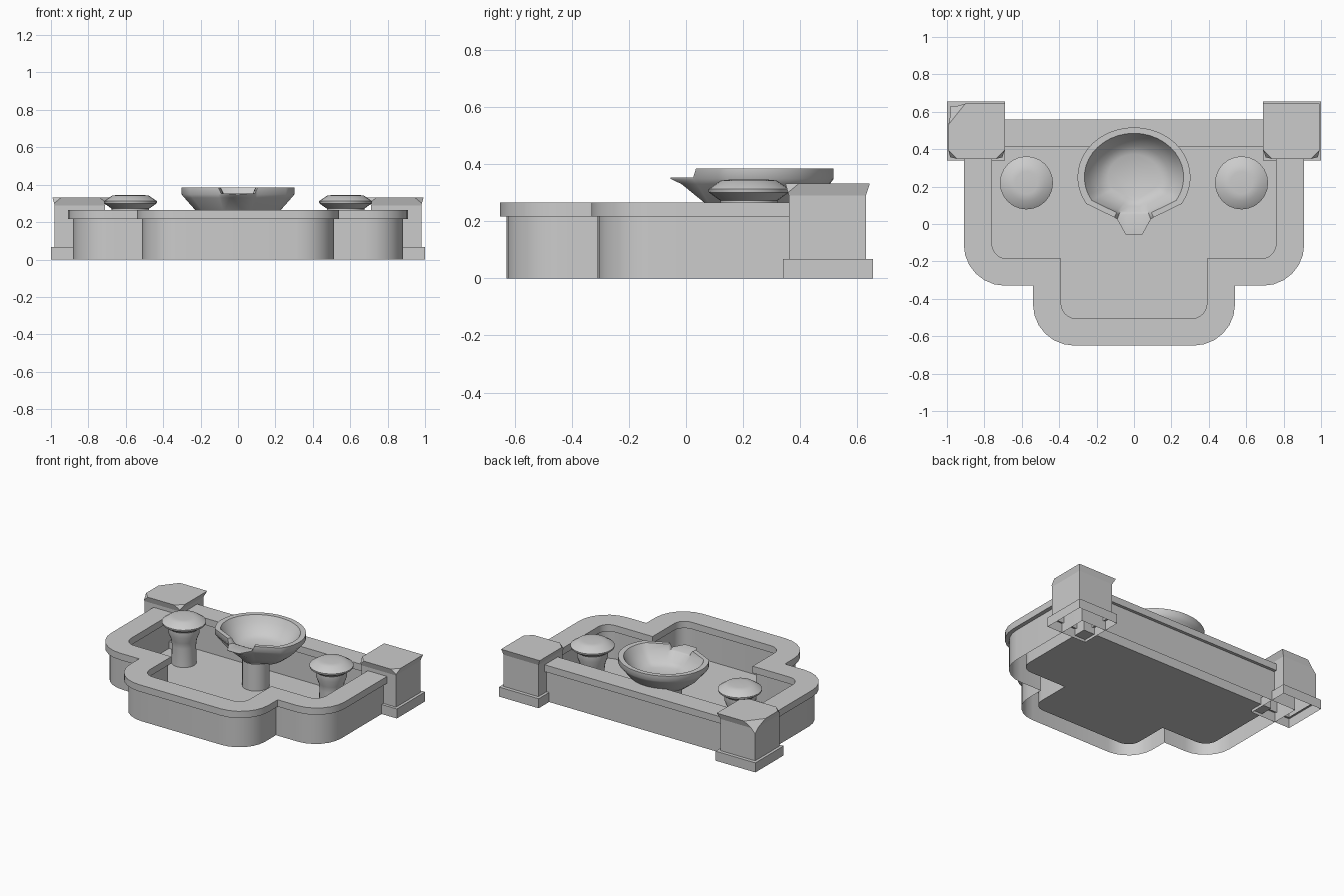
import bpy, bmesh
from math import sin, cos, pi, radians
from mathutils import Vector

if "Cube" in bpy.data.objects:
    bpy.data.objects.remove(bpy.data.objects["Cube"])


def loft(name, loops, cap_start=False, cap_end=False, angle=30):
    """Skin a stack of equal-length closed loops."""
    bm = bmesh.new()
    rows = [[bm.verts.new(p) for p in lp] for lp in loops]
    n = len(rows[0])
    for a, b in zip(rows, rows[1:]):
        for i in range(n):
            j = (i + 1) % n
            bm.faces.new((a[i], a[j], b[j], b[i]))
    if cap_start:
        bm.faces.new(rows[0][::-1])
    if cap_end:
        bm.faces.new(rows[-1])
    bmesh.ops.remove_doubles(bm, verts=bm.verts, dist=1e-5)
    bmesh.ops.recalc_face_normals(bm, faces=bm.faces)
    me = bpy.data.meshes.new(name)
    bm.to_mesh(me)
    bm.free()
    ob = bpy.data.objects.new(name, me)
    bpy.context.collection.objects.link(ob)
    bpy.ops.object.select_all(action='DESELECT')
    ob.select_set(True)
    bpy.context.view_layer.objects.active = ob
    bpy.ops.object.shade_smooth_by_angle(angle=radians(angle))
    return ob


def pool_outline(dx, dy, r, z, segs=6):
    """Stepped pool plan, inset by dx and dy, with front corners rounded by r."""
    half = [(.91 - dx, .56 - dy, False), (.91 - dx, -.33 + dy, True),
            (.54 - dx, -.33 + dy, False), (.54 - dx, -.65 + dy, True)]
    pts = []
    for x, y, rounded in half:
        if rounded:
            for i in range(segs + 1):
                t = pi / 2 * i / segs
                pts.append((x - r + r * cos(t), y + r - r * sin(t), z))
        else:
            pts.append((x, y, z))
    return pts + [(-x, y, z) for x, y, z in reversed(pts)]


def rect(x0, x1, y0, y1, z):
    return [(x0, y0, z), (x1, y0, z), (x1, y1, z), (x0, y1, z)]


def ring(cx, cy, r, z, n=24):
    return [(cx + r * cos(2 * pi * i / n), cy + r * sin(2 * pi * i / n), z) for i in range(n)]


# Pool: hollow wall, floor inside the inner wall, coping on top
FLOOR = .02
wall_out, wall_in, lip = (.028, .021, .2), (.135, .13, .09), (.15, .145, .08)
loft("pool_wall_outer", [pool_outline(*wall_out, 0), pool_outline(*wall_out, .22)])
loft("pool_basin", [pool_outline(*wall_in, .22), pool_outline(*wall_in, FLOOR)], cap_end=True)
cop = [pool_outline(*lip, .217), pool_outline(0, 0, .22, .217),
       pool_outline(0, 0, .22, .265), pool_outline(*lip, .265)]
loft("pool_coping", cop + cop[:1])

# Corner posts: plinth, shaft, flared and chipped cap
for s, side in ((1, "right"), (-1, "left")):
    def box(*a):
        return [(s * x, y, z) for x, y, z in rect(*a)]
    loft("plinth_" + side, [box(.69, 1, .34, .655, 0), box(.69, 1, .34, .655, .067),
                            box(.71, .98, .36, .63, .067)])
    post = loft("post_" + side, [box(.71, .98, .36, .63, .06), box(.71, .98, .36, .63, .29),
                                 box(.69, .992, .348, .643, .331)], cap_end=True, angle=5)
    bm = bmesh.new()
    bm.from_mesh(post.data)
    chips = [((s * .735, .352, .331), (-s, -1, .9)), ((s * .95, .352, .331), (s, -1, .9))]
    if s < 0:
        chips.append(((-.945, .59, .331), (-1, .8, .9)))
    for co, no in chips:
        geo = bm.verts[:] + bm.edges[:] + bm.faces[:]
        cut = bmesh.ops.bisect_plane(bm, geom=geo, plane_co=co, plane_no=Vector(no),
                                     clear_outer=True)
        edges = [e for e in cut['geom_cut'] if isinstance(e, bmesh.types.BMEdge)]
        bmesh.ops.holes_fill(bm, edges=edges)
    for f in bm.faces:
        f.smooth = False
    bm.to_mesh(post.data)
    bm.free()

    # Mushroom pedestal
    prof = [(.08, FLOOR), (.078, .15), (.083, .19), (.1, .235), (.1, .272), (.14, .3),
            (.142, .312), (.098, .342), (.06, .346)]
    loft("pedestal_" + side, [ring(s * .575, .22, r, z) for r, z in prof], cap_end=True, angle=30)


# Teardrop bowl whose front lip drops and draws out into a spout
def teardrop(k, z, dip=0, tip=.28, n=26):
    a = 32
    pts = []
    for i in range(n + 1):
        t = radians(-a + (180 + 2 * a) * i / n)
        pts.append((k * .302 * cos(t), .25 + k * .267 * sin(t), z))
    half = [(-.105, .215, 0), (-.09, .225, dip), (-.045, tip, dip)]
    front = half + [(-x, y, d) for x, y, d in reversed(half)]
    return pts + [(k * x, .25 - k * y, z - d) for x, y, d in front]


loft("bowl", [teardrop(.3, .2), teardrop(.55, .215, tip=.26), teardrop(.76, .265, tip=.245),
              teardrop(.95, .33, tip=.28), teardrop(1, .348, tip=.304),
              teardrop(1, .385, .033, tip=.305), teardrop(.88, .385, .033, tip=.226),
              teardrop(.8, .345, tip=.23), teardrop(.62, .285, tip=.25),
              teardrop(.46, .265, tip=.265)],
     cap_start=True, cap_end=True, angle=40)

# Bowl stem
loft("bowl_stem", [ring(0, .2, r, z) for r, z in ((.088, FLOOR), (.088, .21))])
